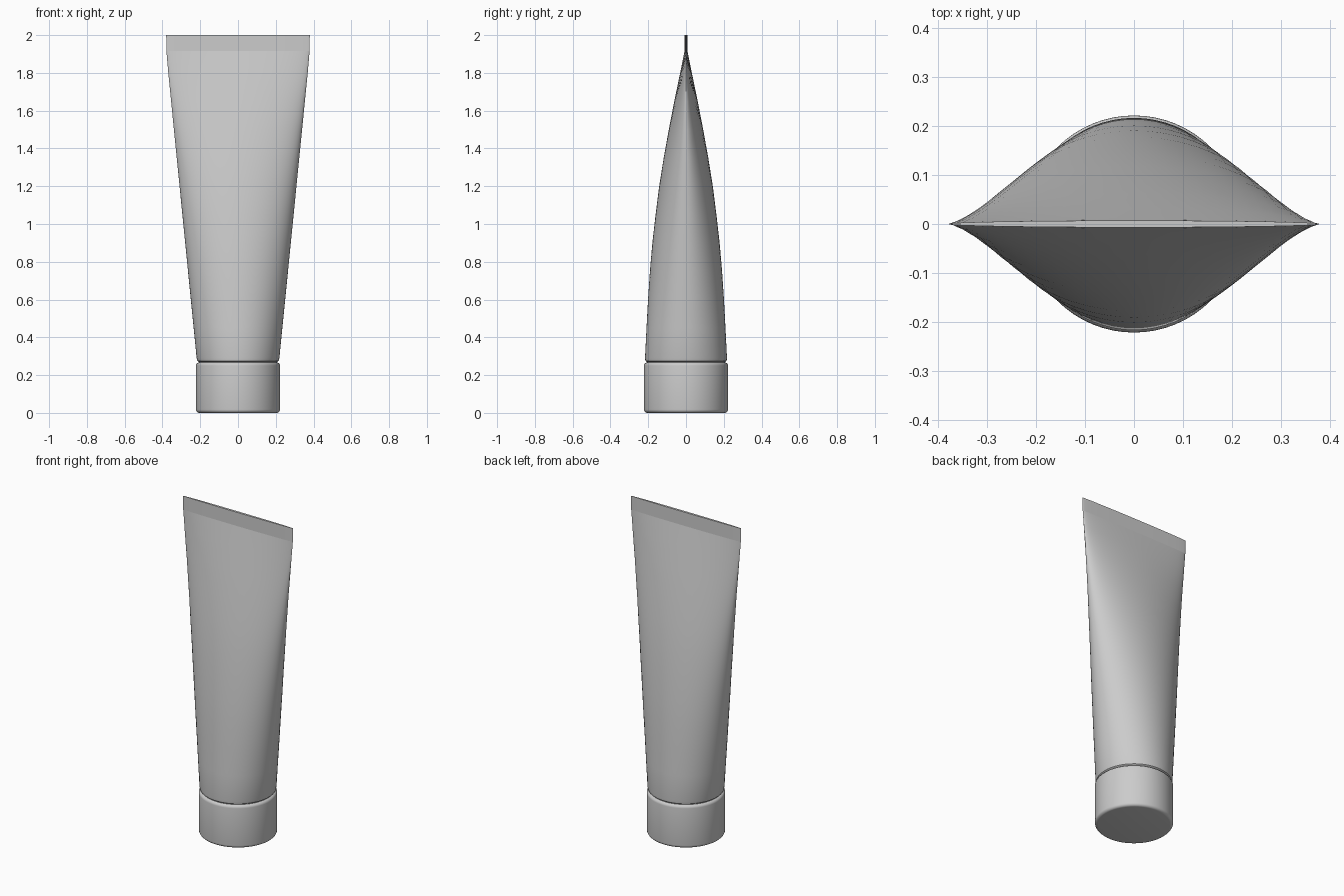
import bpy, bmesh, math

if "Cube" in bpy.data.objects:
    bpy.data.objects.remove(bpy.data.objects["Cube"])

SIDES = 64


def loft(name, sections, angle=35):
    """Skin elliptical sections (z, half width, half depth) and cap the ends."""
    bm = bmesh.new()
    rings = []
    for z, a, b in sections:
        rings.append([bm.verts.new((a * math.cos(2 * math.pi * i / SIDES),
                                    b * math.sin(2 * math.pi * i / SIDES), z))
                      for i in range(SIDES)])
    for lo, hi in zip(rings, rings[1:]):
        for i in range(SIDES):
            j = (i + 1) % SIDES
            bm.faces.new((lo[i], lo[j], hi[j], hi[i]))
    bm.faces.new(rings[0][::-1])
    bm.faces.new(rings[-1])
    mesh = bpy.data.meshes.new(name)
    bm.to_mesh(mesh)
    bm.free()
    obj = bpy.data.objects.new(name, mesh)
    bpy.context.collection.objects.link(obj)
    bpy.ops.object.select_all(action='DESELECT')
    obj.select_set(True)
    bpy.context.view_layer.objects.active = obj
    bpy.ops.object.shade_smooth_by_angle(angle=math.radians(angle))
    return obj


# Screw cap: round profile with softened bottom and top rims
R, r, top = 0.222, 0.018, 0.268
profile = []
for k in range(6):
    t = math.pi / 2 * k / 5
    profile.append((r - r * math.cos(t), R - r + r * math.sin(t)))
for k in range(6):
    t = math.pi / 2 * k / 5
    profile.append((top - r + r * math.sin(t), R - r + r * math.cos(t)))
loft("cap", [(z, q, q) for z, q in profile])

# Tube body: round shoulder flattening upwards into the wide crimp
depth = [(0.29, 0.217), (0.45, 0.209), (0.6, 0.201), (0.75, 0.191),
         (0.9, 0.178), (1.05, 0.161), (1.2, 0.142), (1.35, 0.118),
         (1.5, 0.091), (1.65, 0.062), (1.8, 0.031), (1.915, 0.008)]
sections = [(0.255, 0.205, 0.205), (0.27, 0.207, 0.207), (0.276, 0.215, 0.215)]
for z, b in depth:
    a = 0.219 + 0.159 * (z - 0.29) / 1.6
    sections.append((z, min(a, 0.379), b))
loft("tube_body", sections)

# Flat crimped seal
loft("crimp_seal", [(1.912, 0.379, 0.008), (2.0, 0.38, 0.007)])
